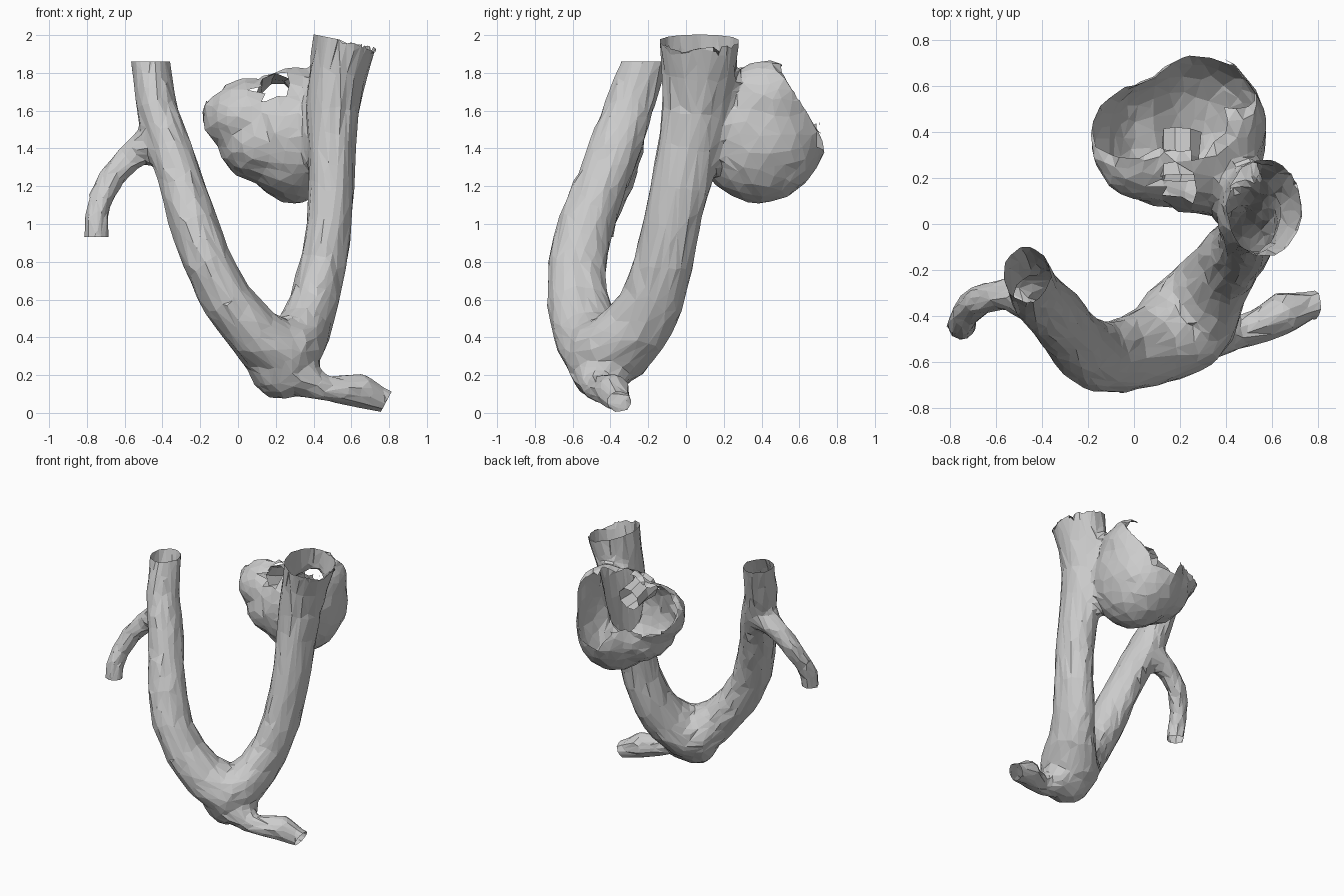
import bpy, bmesh, math, random
from mathutils import Vector, Matrix

if "Cube" in bpy.data.objects:
    bpy.data.objects.remove(bpy.data.objects["Cube"])

random.seed(4)
SIDES = 14


def tube(bm, pts, stretch=1.0, caps=True):
    """Sweep rings along (x, y, z, radius) points."""
    rings = []
    for i, p in enumerate(pts):
        a = Vector(pts[max(i - 1, 0)][:3])
        b = Vector(pts[min(i + 1, len(pts) - 1)][:3])
        d = (b - a).normalized()
        u = Vector((0, 1, 0)).cross(d).normalized()
        v = d.cross(u)
        ring = []
        for k in range(SIDES):
            t = 2 * math.pi * k / SIDES
            ring.append(bm.verts.new(Vector(p[:3]) + p[3] * (u * math.cos(t) + v * stretch * math.sin(t))))
        rings.append(ring)
    for r0, r1 in zip(rings, rings[1:]):
        for k in range(SIDES):
            j = (k + 1) % SIDES
            bm.faces.new((r0[k], r0[j], r1[j], r1[k]))
    if caps:
        bm.faces.new(rings[0][::-1])
        bm.faces.new(rings[-1])


def ball(bm, centre, radii):
    m = Matrix.Translation(centre) @ Matrix.Diagonal((*radii, 1))
    bmesh.ops.create_icosphere(bm, subdivisions=3, radius=1, matrix=m)


def cut(bm, centre, radius, point, normal):
    """Trim the surface with a plane, only near the given centre."""
    c = Vector(centre)
    faces = [f for f in bm.faces if all((v.co - c).length < radius for v in f.verts)]
    edges = list({e for f in faces for e in f.edges})
    verts = list({v for f in faces for v in f.verts})
    bmesh.ops.bisect_plane(bm, geom=verts + edges + faces, plane_co=point,
                           plane_no=Vector(normal).normalized(), clear_outer=True)


def make_object(name, bm):
    bmesh.ops.recalc_face_normals(bm, faces=bm.faces[:])
    me = bpy.data.meshes.new(name)
    bm.to_mesh(me)
    bm.free()
    ob = bpy.data.objects.new(name, me)
    bpy.context.collection.objects.link(ob)
    return ob


bm = bmesh.new()

# U-shaped main vessel: descending limb, bend
tube(bm, [(-.48, -.17, 2.0, .10), (-.465, -.22, 1.86, .10), (-.43, -.305, 1.6, .11),
          (-.355, -.38, 1.4, .115), (-.295, -.455, 1.2, .118), (-.235, -.53, 1.0, .128),
          (-.165, -.575, .8, .13), (-.06, -.575, .6, .135), (.08, -.53, .43, .15),
          (.2, -.46, .32, .18), (.3, -.36, .34, .165)], 1.2)
# ascending limb
tube(bm, [(.2, -.46, .32, .17), (.29, -.36, .34, .165), (.35, -.26, .45, .145),
          (.405, -.175, .6, .13), (.455, -.115, .8, .125), (.48, -.08, 1.0, .12),
          (.495, -.03, 1.2, .127), (.493, .01, 1.4, .13), (.498, .05, 1.6, .14),
          (.53, .07, 1.8, .155), (.565, .07, 1.95, .168), (.6, .07, 2.12, .18)], 1.28)
# upper side branch
tube(bm, [(-.4, -.34, 1.42, .11), (-.5, -.31, 1.4, .09), (-.58, -.305, 1.345, .072),
          (-.67, -.33, 1.25, .07), (-.73, -.38, 1.13, .066), (-.75, -.43, 1.02, .065),
          (-.75, -.47, .8, .06)])
# lower bulge and side branch
ball(bm, (.23, -.45, .24), (.17, .165, .17))
ball(bm, (.31, -.42, .22), (.13, .13, .135))
tube(bm, [(.22, -.49, .25, .12), (.35, -.49, .18, .10),
          (.44, -.48, .135, .07), (.55, -.44, .12, .078), (.65, -.385, .12, .095),
          (.75, -.36, .07, .07), (.88, -.32, .03, .055)])
# bulging sac
ball(bm, (.29, .39, 1.48), (.29, .355, .37))
ball(bm, (.06, .36, 1.57), (.255, .26, .21))
ball(bm, (.13, .36, 1.44), (.24, .29, .225))
ball(bm, (.41, .43, 1.66), (.165, .23, .21))
solid = make_object("vessel_form", bm)

# Fuse the parts into one faceted skin
m = solid.modifiers.new("fuse", 'REMESH')
m.mode = 'VOXEL'
m.voxel_size = .028
m = solid.modifiers.new("soften", 'SMOOTH')
m.iterations = 4
m = solid.modifiers.new("facet", 'DECIMATE')
m.ratio = .13
dg = bpy.context.evaluated_depsgraph_get()
skin = bpy.data.meshes.new_from_object(solid.evaluated_get(dg))
bpy.data.objects.remove(solid)

# Slightly uneven walls, open vessel ends and sac top
bm = bmesh.new()
bm.from_mesh(skin)
bmesh.ops.triangulate(bm, faces=bm.faces[:])
for v in bm.verts:
    v.co += v.normal * random.uniform(-.006, .006)
cut(bm, (-.47, -.2, 1.95), .55, (-.46, -.25, 1.86), (0, 0, 1))
cut(bm, (.6, .07, 2.1), .6, (.42, .07, 2.0), (.2, 0, 1))
cut(bm, (-.75, -.45, .85), .3, (-.75, -.45, .93), (0, 0, -1))
cut(bm, (.86, -.33, .03), .3, (.78, -.35, .05), (.88, 0, -.47))
cut(bm, (.08, .52, 1.62), .37, (-.18, .45, 1.585), (-.29, .54, .79))
cut(bm, (.4, .65, 1.75), .32, (.4, .6, 1.69), (.1, .85, .5))
gap = Vector((.2, .2, 1.70))
hole = [f for f in bm.faces if (f.calc_center_median() - gap).length < .10]
bmesh.ops.delete(bm, geom=hole, context='FACES')
# ragged rims
for v in bm.verts:
    if v.is_boundary and v.co.z > 1.4 and (v.co.x > .55 or v.co.y > .3):
        v.co.z -= random.uniform(0, .03)
vessel = make_object("vessel_with_sac", bm)
for p in vessel.data.polygons:
    p.use_smooth = False

# folded lip inside the sac opening
SIDES = 8
bm = bmesh.new()
tube(bm, [(.2, .2, 1.70, .10), (.2, .29, 1.685, .085), (.21, .4, 1.66, .09)], 1.0, caps=False)
make_object("sac_inner_lip", bm)
